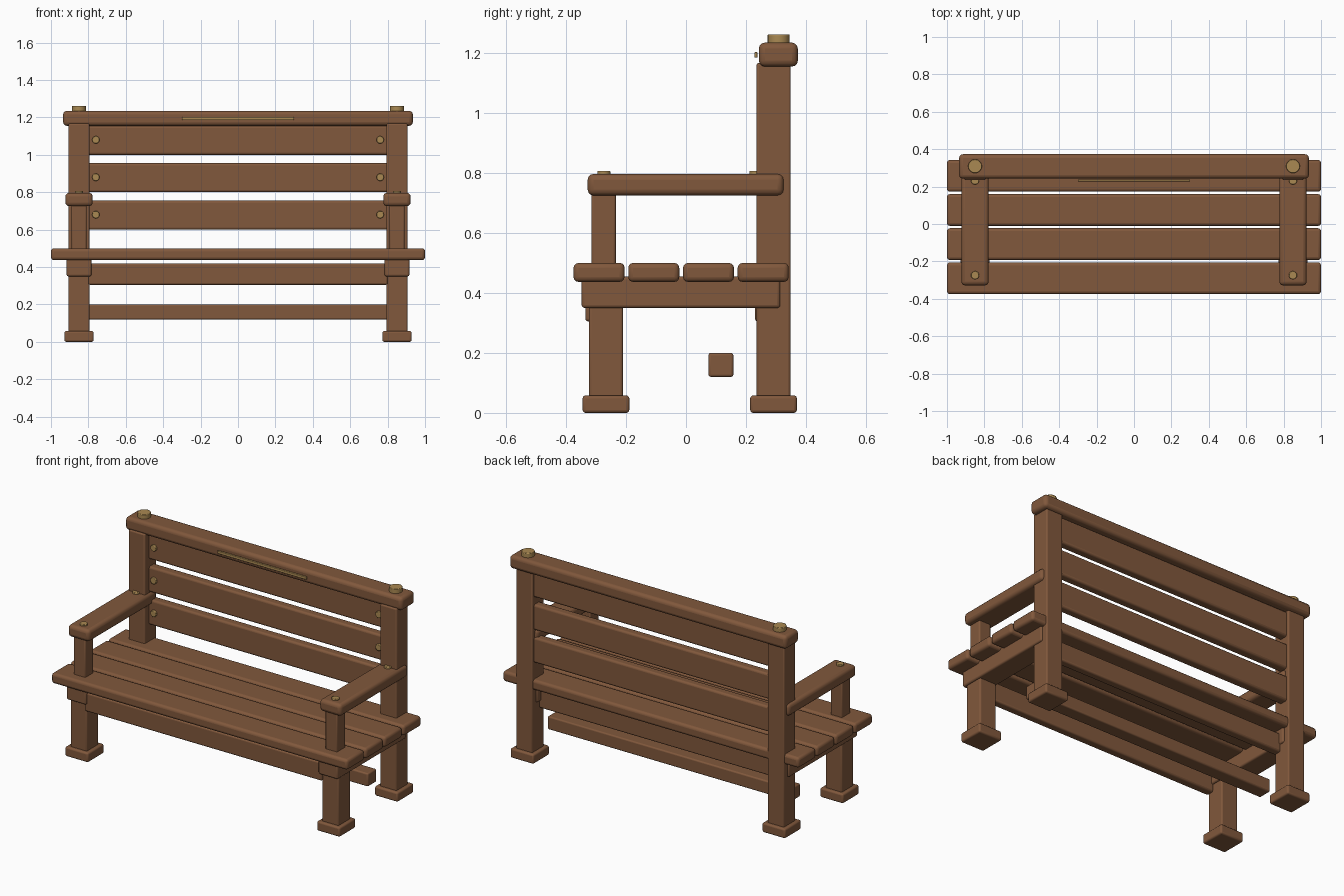
import bpy
import math

default = bpy.data.objects.get("Cube")
if default:
    bpy.data.objects.remove(default, do_unlink=True)


def make_material(name, rgb, roughness):
    mat = bpy.data.materials.new(name)
    mat.use_nodes = True
    color = (*rgb, 1.0)
    mat.diffuse_color = color
    bsdf = mat.node_tree.nodes["Principled BSDF"]
    bsdf.inputs["Base Color"].default_value = color
    bsdf.inputs["Roughness"].default_value = roughness
    return mat


wood = make_material("warm brown wood", (0.22, 0.098, 0.045), 0.7)
brass = make_material("aged brass", (0.40, 0.25, 0.085), 0.5)


def finish(obj, name, mat, bevel, segments):
    obj.name = name
    obj.data.materials.append(mat)
    mod = obj.modifiers.new("rounded edges", "BEVEL")
    mod.width = bevel
    mod.segments = segments
    mod.limit_method = "ANGLE"
    mod.angle_limit = math.radians(40)
    bpy.ops.object.shade_smooth_by_angle(angle=math.radians(35))
    return obj


def beam(name, x, y, z, bevel=0.01, mat=wood, segments=3):
    """Rounded box given by its (low, high) range on each axis."""
    spans = (x, y, z)
    bpy.ops.mesh.primitive_cube_add(size=1, location=[(a + b) / 2 for a, b in spans])
    obj = bpy.context.object
    obj.scale = [b - a for a, b in spans]
    bpy.ops.object.transform_apply(location=False, rotation=False, scale=True)
    return finish(obj, name, mat, bevel, segments)


def stud(name, location, radius, depth, facing_front=False):
    """Round brass cap centred on the location."""
    tilt = math.radians(90) if facing_front else 0
    bpy.ops.mesh.primitive_cylinder_add(vertices=20, radius=radius, depth=depth,
                                        location=location, rotation=(tilt, 0, 0))
    return finish(bpy.context.object, name, brass, 0.003, 2)


def around(center, half):
    return (center - half, center + half)


# Seat planks
for i in range(4):
    beam(f"seat_plank_{i + 1}", (-1, 1), around(-0.29 + i * 0.1825, 0.085),
         (0.437, 0.5), 0.016)

# Backrest planks
for i, z in enumerate((0.6, 0.8, 1.0)):
    beam(f"back_plank_{i + 1}", (-0.81, 0.81), (0.277, 0.332), (z, z + 0.155), 0.012)

# Top rail and its brass strip
beam("top_rail", (-0.935, 0.935), (0.243, 0.373), (1.155, 1.235), 0.02)
beam("brass_strip", (-0.3, 0.3), (0.228, 0.239), (1.185, 1.203), 0.003, brass, 2)

# Cross members under the seat
beam("front_apron", (-0.8, 0.8), (-0.336, -0.285), (0.305, 0.42), 0.01)
beam("back_apron", (-0.8, 0.8), (0.23, 0.28), (0.305, 0.42), 0.01)
beam("lower_stretcher", (-0.825, 0.825), (0.075, 0.158), (0.12, 0.2), 0.008)

# Matching end frames
for side, sign in (("left", 1), ("right", -1)):
    cx = sign * 0.85
    beam(f"{side}_front_leg", around(cx, 0.056), (-0.324, -0.21), (0.03, 0.44), 0.008)
    beam(f"{side}_back_post", around(cx, 0.056), (0.235, 0.349), (0.03, 1.167), 0.008)
    beam(f"{side}_front_foot", around(cx, 0.078), around(-0.267, 0.078), (0, 0.058), 0.01)
    beam(f"{side}_back_foot", around(cx, 0.078), around(0.292, 0.078), (0, 0.058), 0.01)
    beam(f"{side}_seat_bearer", around(cx, 0.066), (-0.348, 0.314), (0.35, 0.455), 0.01)
    beam(f"{side}_arm_support", around(cx, 0.04), (-0.316, -0.234), (0.48, 0.74), 0.008)
    beam(f"{side}_armrest", around(cx, 0.073), (-0.328, 0.326), (0.725, 0.797), 0.02)

    # Brass caps and bolts
    stud(f"{side}_post_cap", (cx, 0.309, 1.247), 0.037, 0.03)
    for place, y in (("front", -0.274), ("back", 0.233)):
        stud(f"{side}_{place}_arm_bolt", (cx, y, 0.8), 0.022, 0.014)
    for i, z in enumerate((0.68, 0.88, 1.08)):
        stud(f"{side}_back_bolt_{i + 1}", (sign * 0.76, 0.274, z), 0.02, 0.016, True)
